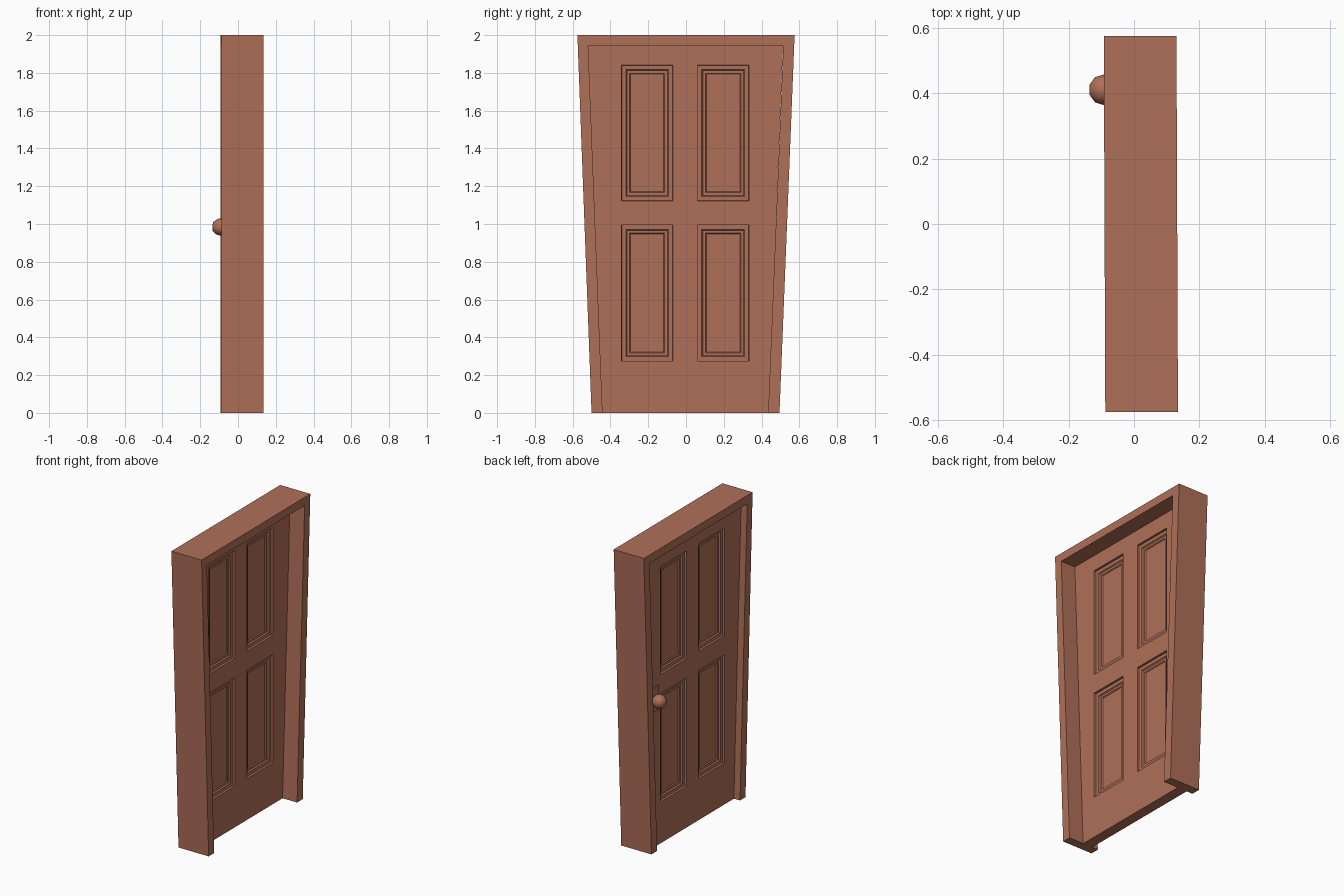
import bpy, bmesh
from mathutils import Matrix

cube = bpy.data.objects.get("Cube")
if cube:
    bpy.data.objects.remove(cube)

wood = bpy.data.materials.new("reddish_brown")
wood.use_nodes = True
colour = (0.43, 0.16, 0.1, 1)
wood.diffuse_color = colour
wood.node_tree.nodes["Principled BSDF"].inputs["Base Color"].default_value = colour


def finish(name, bm, smooth=False):
    # Everything is skewed very slightly, giving the crooked look
    for v in bm.verts:
        v.co.x -= 0.004 * v.co.y
    bmesh.ops.recalc_face_normals(bm, faces=bm.faces)
    mesh = bpy.data.meshes.new(name)
    bm.to_mesh(mesh)
    bm.free()
    mesh.materials.append(wood)
    for p in mesh.polygons:
        p.use_smooth = smooth
    obj = bpy.data.objects.new(name, mesh)
    bpy.context.collection.objects.link(obj)
    return obj


# Door frame: one upside-down U profile, flared towards the top
FRONT, BACK = 0.132, -0.09
bm = bmesh.new()
outline = [(-0.5, 0), (-0.575, 2), (0.575, 2), (0.495, 0),
           (0.435, 0), (0.515, 1.945), (-0.518, 1.945), (-0.442, 0)]
face = bm.faces.new([bm.verts.new((BACK, y, z)) for y, z in outline])
out = bmesh.ops.extrude_face_region(bm, geom=[face])
bmesh.ops.translate(bm, vec=(FRONT - BACK, 0, 0),
                    verts=[g for g in out["geom"] if isinstance(g, bmesh.types.BMVert)])
finish("door_frame", bm)

# Door leaf: a grid on each side, with the four panel cells recessed
LEAF_FRONT, LEAF_BACK = 0.025, -0.045
Y_LINES = [None, -0.341, -0.07, 0.06, 0.333, None]
Z_LINES = [0, 0.275, 0.995, 1.123, 1.841, 1.945]
bm = bmesh.new()
panels = []
for x in (LEAF_FRONT, LEAF_BACK):
    rows = []
    for z in Z_LINES:
        flare = 0.078 * z / 1.945
        ys = [-0.442 - flare] + Y_LINES[1:-1] + [0.436 + flare]
        rows.append([bm.verts.new((x, y, z)) for y in ys])
    for i in range(5):
        for j in range(5):
            quad = [rows[i][j], rows[i][j + 1], rows[i + 1][j + 1], rows[i + 1][j]]
            if x == LEAF_BACK:
                quad.reverse()
            f = bm.faces.new(quad)
            if i in (1, 3) and j in (1, 3):
                panels.append(f)
bmesh.ops.bridge_loops(bm, edges=[e for e in bm.edges if e.is_boundary])
bm.normal_update()

# Stepped moulding: (inset width, depth) pairs
for width, depth in [(0.001, -0.014), (0.022, 0), (0.006, -0.008),
                     (0.014, 0), (0.005, -0.006), (0.006, 0)]:
    bmesh.ops.inset_individual(bm, faces=panels, thickness=width,
                               depth=depth, use_even_offset=True)
finish("door_leaf", bm)

# Knob, stem and backing plate on the rear side
KNOB_Y, KNOB_Z = 0.41, 0.985
bm = bmesh.new()
bmesh.ops.create_icosphere(bm, subdivisions=2, radius=0.047,
                           matrix=Matrix.Translation((-0.09, KNOB_Y, KNOB_Z)))
finish("door_knob", bm, smooth=True)

bm = bmesh.new()
bmesh.ops.create_cone(bm, cap_ends=True, segments=12, radius1=0.018, radius2=0.018, depth=0.05,
                      matrix=Matrix.Translation((-0.065, KNOB_Y, KNOB_Z)) @ Matrix.Rotation(1.5708, 4, "Y"))
finish("knob_stem", bm)

bm = bmesh.new()
bmesh.ops.create_cube(bm, size=1, matrix=Matrix.Translation((LEAF_BACK - 0.002, KNOB_Y, KNOB_Z))
                      @ Matrix.Diagonal((0.008, 0.09, 0.16, 1)))
finish("knob_plate", bm)
